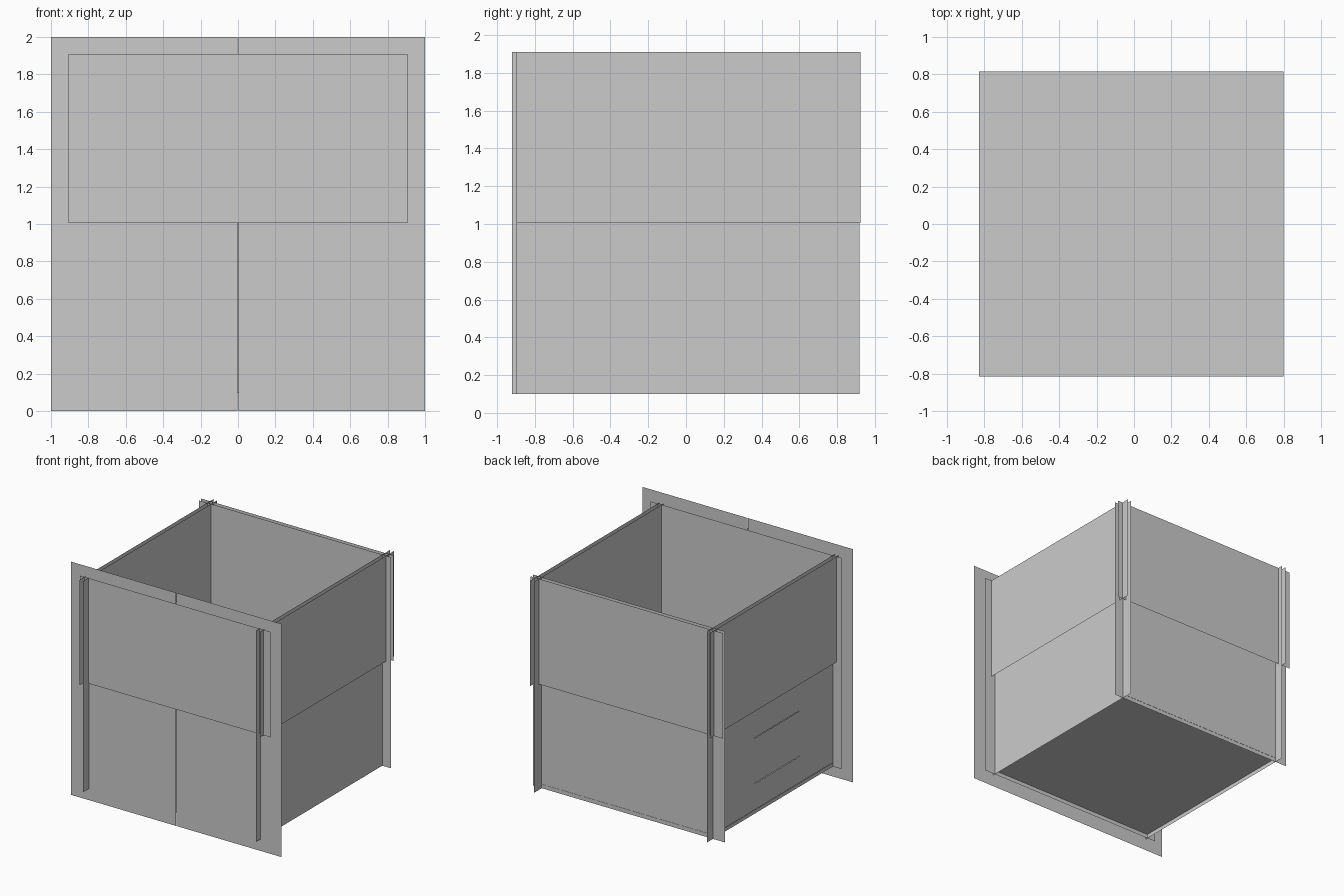
import bpy
import bmesh
from mathutils import Vector

cube = bpy.data.objects.get("Cube")
if cube:
    bpy.data.objects.remove(cube, do_unlink=True)

grey = bpy.data.materials.new("light_grey")
grey.use_nodes = True
grey.diffuse_color = (0.6, 0.6, 0.6, 1)
grey.node_tree.nodes["Principled BSDF"].inputs["Base Color"].default_value = (0.6, 0.6, 0.6, 1)

# Axis index each sheet is perpendicular to, and the two axes it spans
SPAN = {"x": (0, 1, 2), "y": (1, 0, 2), "z": (2, 0, 1)}


def sheet(name, facing, offset, u, v, slits=()):
    """Thin flat sheet; each slit is a (u range, v range) cut out of it."""
    n, a, b = SPAN[facing]

    def point(s, t):
        p = Vector()
        p[n], p[a], p[b] = offset, s, t
        return p

    bm = bmesh.new()
    corners = [(u[0], v[0]), (u[1], v[0]), (u[1], v[1]), (u[0], v[1])]
    bm.faces.new([bm.verts.new(point(s, t)) for s, t in corners])

    # Divide along every slit border, then drop the faces inside the slits
    for slit in slits:
        for axis, limits in zip((a, b), slit):
            normal = Vector()
            normal[axis] = 1
            for limit in limits:
                bmesh.ops.bisect_plane(bm, geom=bm.verts[:] + bm.edges[:] + bm.faces[:],
                                       plane_co=normal * limit, plane_no=normal)
    gone = []
    for face in bm.faces:
        c = face.calc_center_median()
        if any(su[0] < c[a] < su[1] and sv[0] < c[b] < sv[1] for su, sv in slits):
            gone.append(face)
    bmesh.ops.delete(bm, geom=gone, context="FACES")

    mesh = bpy.data.meshes.new(name)
    bm.to_mesh(mesh)
    bm.free()
    mesh.materials.append(grey)
    obj = bpy.data.objects.new(name, mesh)
    bpy.context.collection.objects.link(obj)
    return obj


bottom, middle, top = 0.10, 1.006, 1.91
full, upper = (bottom, top), (middle, top)
gap = 0.002

# Hatch outline in the right-hand wall, open along its hinge edge
y0, y1, z0, z1 = -0.36, 0.25, 0.36, 0.75
hatch = [((y0, y1), (z0 - gap, z0 + gap)),
         ((y0, y1), (z1 - gap, z1 + gap)),
         ((y0 - gap, y0 + gap), (z0, z1))]

# Full-height inner walls, crossing each other at the corners
sheet("left_wall", "x", 0.80, (-0.897, 0.918), full)
sheet("right_wall", "x", -0.825, (-0.921, 0.897), full, hatch)
sheet("back_wall", "y", 0.813, (-0.938, 0.882), full)
sheet("front_wall", "y", -0.813, (-0.905, 0.905), full)

# Upper outer walls
sheet("left_upper_wall", "x", 0.836, (-0.897, 0.923), upper)
sheet("right_upper_wall", "x", -0.861, (-0.921, 0.897), upper)
sheet("back_upper_wall", "y", 0.85, (-0.945, 0.882), upper)
sheet("front_upper_wall", "y", -0.85, (-0.905, 0.905), upper)

# Large front board split down the middle
sheet("front_board", "y", -0.838, (-1, 1), (0, 2), [((-gap, gap), (0, 2))])

# Floor set just above the lower wall edges
sheet("floor", "z", 0.135, (-0.83, 0.80), (-0.815, 0.815))
